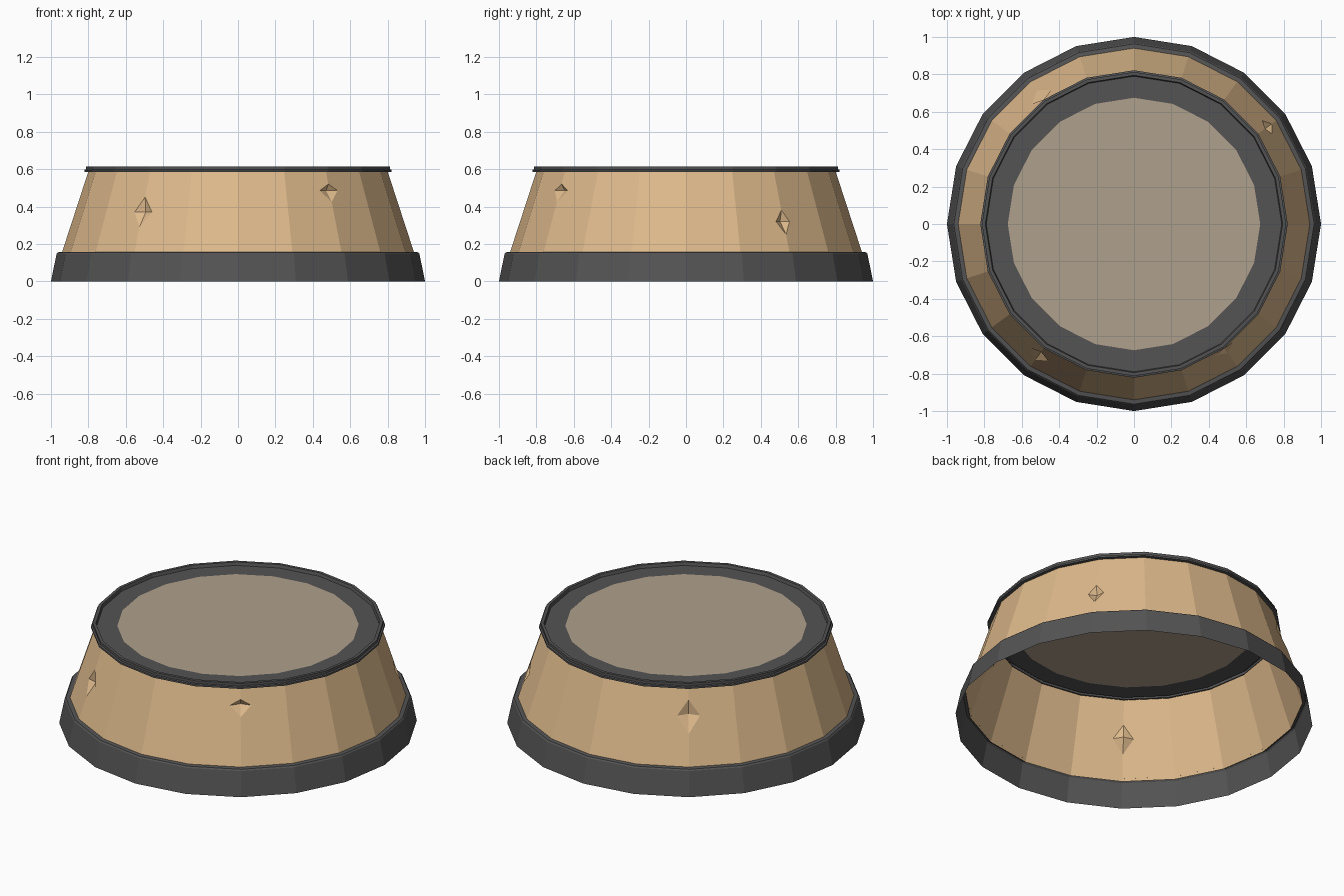
import bpy, bmesh, math
from mathutils import Vector

if "Cube" in bpy.data.objects:
    bpy.data.objects.remove(bpy.data.objects["Cube"])

N = 20  # sides, with a corner on each axis


def material(name, rgb):
    m = bpy.data.materials.new(name)
    m.diffuse_color = (*rgb, 1)
    m.use_nodes = True
    m.node_tree.nodes["Principled BSDF"].inputs["Base Color"].default_value = m.diffuse_color
    return m


TAN = material("tan_wall", (0.73, 0.49, 0.262))
GREY = material("dark_grey_trim", (0.088, 0.088, 0.088))
TAUPE = material("taupe_top", (0.43, 0.35, 0.265))


def point(r, k, z):
    a = k * math.tau / N
    return Vector((r * math.cos(a), r * math.sin(a), z))


def finish(bm, name, mat):
    me = bpy.data.meshes.new(name)
    bm.to_mesh(me)
    bm.free()
    me.materials.append(mat)
    ob = bpy.data.objects.new(name, me)
    bpy.context.collection.objects.link(ob)
    return ob


def lathe(name, profile, mat):
    """Open shell from (radius, z) points running bottom to top."""
    bm = bmesh.new()
    rings = [[bm.verts.new(point(r, k, z)) for k in range(N)] for r, z in profile]
    for lo, hi in zip(rings, rings[1:]):
        for k in range(N):
            j = (k + 1) % N
            bm.faces.new((lo[k], lo[j], hi[j], hi[k]))
    return finish(bm, name, mat)


# Foot band, and top rim whose lip stands above a sunken flat border
FLOOR = 0.596
lathe("base_band", [(1.0, 0), (0.97, 0.147), (0.963, 0.155), (0.94, 0.158)], GREY)
lathe("top_rim", [(0.797, 0.585), (0.822, 0.585), (0.822, 0.596), (0.813, 0.599),
                  (0.813, 0.615), (0.795, 0.615), (0.79, FLOOR), (0.675, FLOOR)], GREY)

# Flat top panel
bm = bmesh.new()
bm.faces.new([bm.verts.new(point(0.675, k, FLOOR)) for k in range(N)])
finish(bm, "top_panel", TAUPE)

# Sloped wall with chipped dents: corner -> (top z, middle z, bottom z, half width)
R0, Z0, R1, Z1 = 0.945, 0.143, 0.80, 0.587
DENTS = {2: (0.38, 0.32, 0.25, 0.045), 7: (0.52, 0.43, 0.335, 0.065),
         13: (0.45, 0.37, 0.29, 0.058), 17: (0.52, 0.485, 0.425, 0.06)}
DEPTH = 0.032


def wall_point(k, z):
    return point(R0 + (R1 - R0) * (z - Z0) / (Z1 - Z0), k, z)


bm = bmesh.new()
low = [bm.verts.new(point(R0, k, Z0)) for k in range(N)]
high = [bm.verts.new(point(R1, k, Z1)) for k in range(N)]
chips = {}
for k, (zt, zm, zb, w) in DENTS.items():
    mid = wall_point(k, zm)
    sides = []
    for s in (-1, 1):
        d = wall_point(k + s, zm) - mid
        sides.append(bm.verts.new(mid + d.normalized() * w))
    top, bot = bm.verts.new(wall_point(k, zt)), bm.verts.new(wall_point(k, zb))
    apex = bm.verts.new(mid - point(DEPTH, k, 0))
    left, right = sides
    for a, b in ((top, left), (left, bot), (bot, right), (right, top)):
        bm.faces.new((a, b, apex))
    chips[k] = (top, left, right, bot)
for k in range(N):
    j = (k + 1) % N
    loop = [low[k], low[j]]
    if j in chips:
        t, l, r, b = chips[j]
        loop += [b, l, t]
    loop += [high[j], high[k]]
    if k in chips:
        t, l, r, b = chips[k]
        loop += [t, r, b]
    bm.faces.new(loop)
finish(bm, "chipped_wall", TAN)
